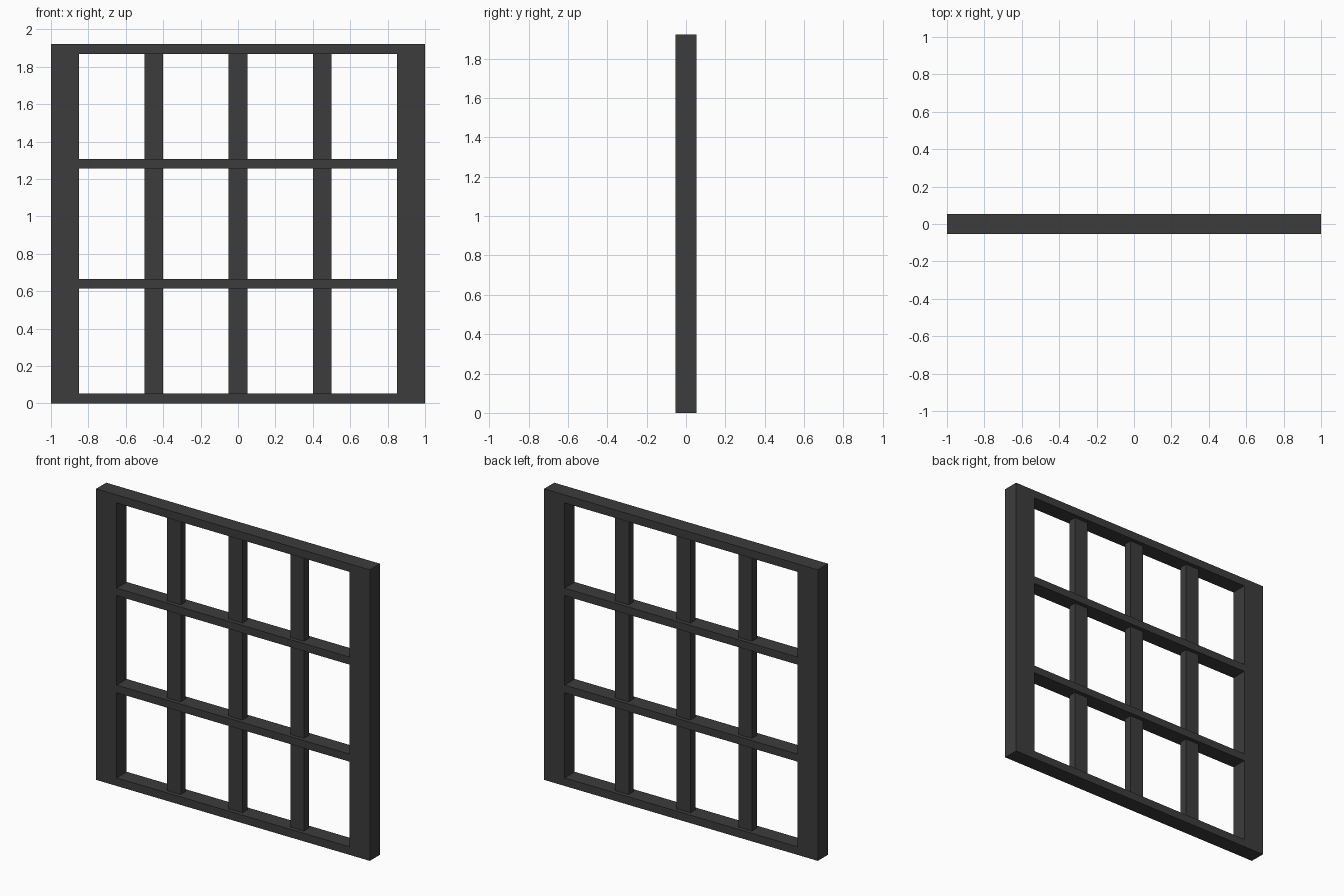
import bpy, bmesh

if "Cube" in bpy.data.objects:
    bpy.data.objects.remove(bpy.data.objects["Cube"])

W, H, D = 1.0, 1.922, 0.053       # half width, height, half depth
STILE, RAIL = 0.15, 0.053         # border widths: sides, top and bottom

dark = bpy.data.materials.new("dark_grey")
dark.diffuse_color = (0.045, 0.045, 0.045, 1)
dark.use_nodes = True
dark.node_tree.nodes["Principled BSDF"].inputs["Base Color"].default_value = dark.diffuse_color


def add_object(name, bm):
    bmesh.ops.recalc_face_normals(bm, faces=bm.faces)
    mesh = bpy.data.meshes.new(name)
    bm.to_mesh(mesh)
    bm.free()
    mesh.materials.append(dark)
    obj = bpy.data.objects.new(name, mesh)
    bpy.context.collection.objects.link(obj)
    return obj


def box(name, x, y, z):
    bm = bmesh.new()
    bmesh.ops.create_cube(bm, size=1)
    for v in bm.verts:
        v.co = [lo + (c + 0.5) * (hi - lo) for c, (lo, hi) in zip(v.co, (x, y, z))]
    return add_object(name, bm)


def rectangle(bm, x, z0, z1, y):
    return [bm.verts.new((px, y, pz)) for px, pz in ((-x, z0), (x, z0), (x, z1), (-x, z1))]


# Outer frame: one rectangular ring with wide sides and thin rails
bm = bmesh.new()
loops = [rectangle(bm, W, 0, H, -D), rectangle(bm, W, 0, H, D),
         rectangle(bm, W - STILE, RAIL, H - RAIL, D),
         rectangle(bm, W - STILE, RAIL, H - RAIL, -D)]
for k in range(4):
    a, b = loops[k], loops[(k + 1) % 4]
    for i in range(4):
        j = (i + 1) % 4
        bm.faces.new((a[i], a[j], b[j], b[i]))
add_object("outer_frame", bm)

# Horizontal bars, full depth, at thirds of the height
for i in (1, 2):
    z = H * i / 3
    box(f"horizontal_bar_{i}", (-W + STILE, W - STILE), (-D, D), (z - 0.025, z + 0.025))

# Vertical bars, half depth, set back from both faces
for i, x in enumerate((-0.45, 0, 0.45), 1):
    box(f"vertical_bar_{i}", (x - 0.05, x + 0.05), (-0.026, 0.026), (RAIL, H - RAIL))
